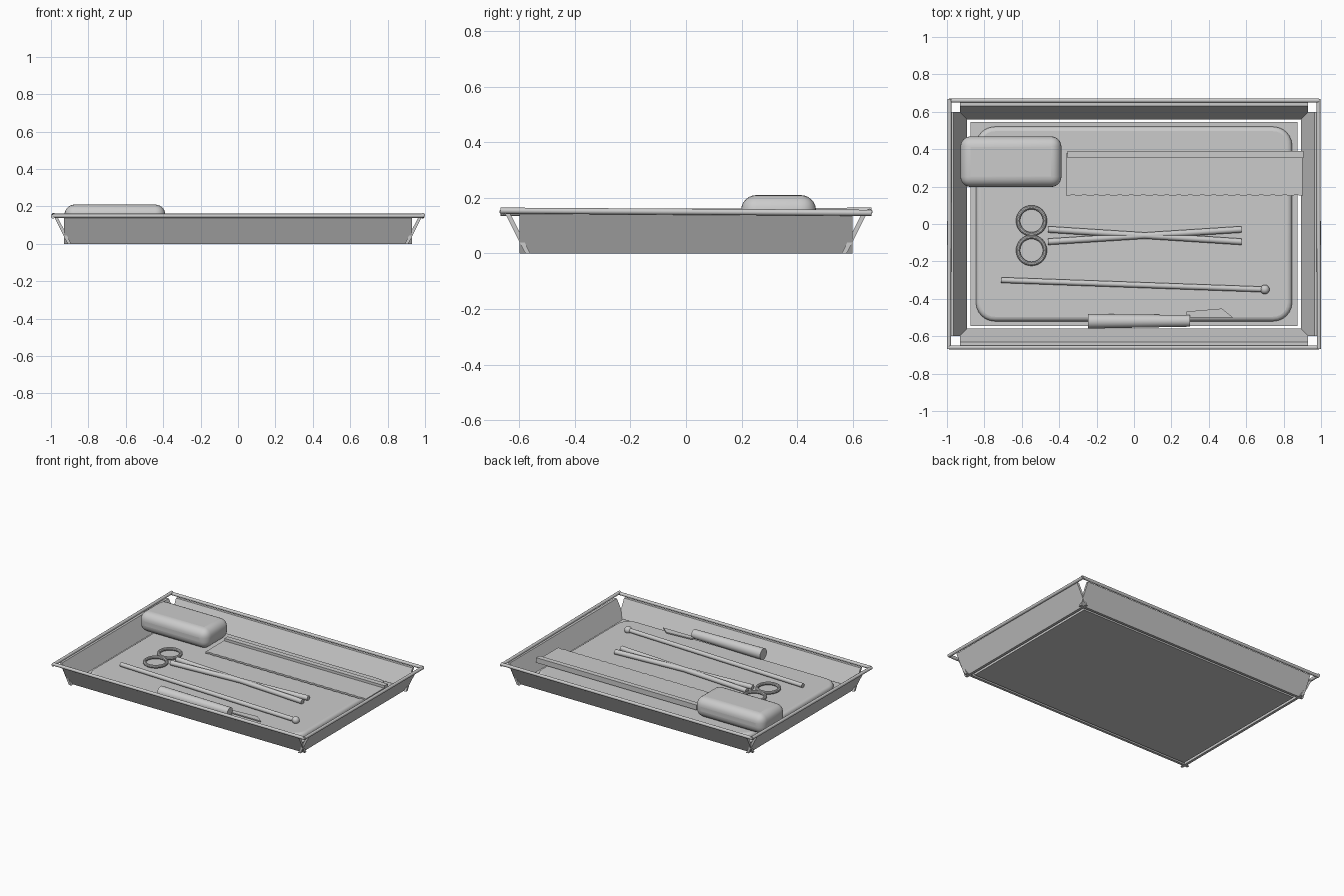
import bpy, bmesh, math
from mathutils import Vector

if "Cube" in bpy.data.objects:
    bpy.data.objects.remove(bpy.data.objects["Cube"])

steel = bpy.data.materials.new("steel grey")
steel.diffuse_color = (0.6, 0.6, 0.6, 1)
steel.use_nodes = True
steel.node_tree.nodes["Principled BSDF"].inputs["Base Color"].default_value = steel.diffuse_color


def finish(ob, smooth=True):
    ob.data.materials.append(steel)
    if smooth:
        bpy.ops.object.select_all(action='DESELECT')
        ob.select_set(True)
        bpy.context.view_layer.objects.active = ob
        bpy.ops.object.shade_smooth_by_angle(angle=math.radians(35))
    return ob


def box(name, loc, size, rot=(0, 0, 0), bevel=0, segs=4):
    bpy.ops.mesh.primitive_cube_add(size=1, location=loc, rotation=rot)
    ob = bpy.context.object
    ob.name = name
    for v in ob.data.vertices:
        v.co = [c * s for c, s in zip(v.co, size)]
    if bevel:
        m = ob.modifiers.new("round", 'BEVEL')
        m.width, m.segments = bevel, segs
    return finish(ob, bevel > 0)


def rod(name, a, b, r1, r2=None, sides=16):
    a, b = Vector(a), Vector(b)
    d = b - a
    bpy.ops.mesh.primitive_cone_add(vertices=sides, radius1=r1, radius2=r2 or r1,
                                    depth=d.length, location=(a + b) / 2,
                                    rotation=d.to_track_quat('Z', 'Y').to_euler())
    bpy.context.object.name = name
    return finish(bpy.context.object)


def plate(name, outline, z0, z1):
    bm = bmesh.new()
    face = bm.faces.new([bm.verts.new((x, y, z0)) for x, y in outline])
    ext = bmesh.ops.extrude_face_region(bm, geom=[face])
    for v in ext['geom']:
        if isinstance(v, bmesh.types.BMVert):
            v.co.z = z1
    bmesh.ops.recalc_face_normals(bm, faces=bm.faces)
    me = bpy.data.meshes.new(name)
    bm.to_mesh(me)
    bm.free()
    ob = bpy.data.objects.new(name, me)
    bpy.context.collection.objects.link(ob)
    return finish(ob, False)


def wall(name, half_len, inner, along_x, sign):
    # leaning panel: slanted section swept along one side of the tray
    lean, thick, h = 0.072, 0.018, 0.142
    section = [(inner, 0), (inner + thick, 0), (inner + lean + thick, h), (inner + lean, h)]
    bm = bmesh.new()
    rings = []
    for t in (-half_len, half_len):
        rings.append([bm.verts.new((t, sign * d, z) if along_x else (sign * d, t, z))
                      for d, z in section])
    bm.faces.new(rings[0])
    bm.faces.new(rings[1])
    for i in range(4):
        j = (i + 1) % 4
        bm.faces.new((rings[0][i], rings[0][j], rings[1][j], rings[1][i]))
    bmesh.ops.recalc_face_normals(bm, faces=bm.faces)
    me = bpy.data.meshes.new(name)
    bm.to_mesh(me)
    bm.free()
    ob = bpy.data.objects.new(name, me)
    bpy.context.collection.objects.link(ob)
    finish(ob, False)


# tray floor and raised rounded bed
box("tray_floor", (0, 0, 0.02), (1.75, 1.09, 0.04))
bed = box("tray_bed", (0, 0, 0.045), (1.69, 1.04, 0.05))
m = bed.modifiers.new("corners", 'BEVEL')
m.width, m.segments, m.limit_method, m.angle_limit = 0.1, 6, 'ANGLE', math.radians(60)
# only the upright edges get the wide corner radius
attr = bed.data.attributes.new("bevel_weight_edge", 'FLOAT', 'EDGE')
for e in bed.data.edges:
    p, q = (bed.data.vertices[i].co for i in e.vertices)
    attr.data[e.index].value = 1.0 if abs(p.z - q.z) > 0.01 else 0.0
m.limit_method = 'WEIGHT'
m = bed.modifiers.new("soft_edge", 'BEVEL')
m.width, m.segments, m.limit_method, m.angle_limit = 0.024, 4, 'ANGLE', math.radians(50)
finish(bed)

# four leaning walls, open at the corners, and the rim rails
for s, side in ((-1, "front"), (1, "back")):
    wall(side + "_wall", 0.93, 0.56, True, s)
    rod(side + "_rail", (-0.99, s * 0.66, 0.15), (0.99, s * 0.66, 0.15), 0.011)
for s, side in ((-1, "left"), (1, "right")):
    wall(side + "_wall", 0.60, 0.892, False, s)
    rod(side + "_rail", (s * 0.989, -0.668, 0.15 + s * 0.004),
        (s * 0.986, 0.668, 0.15 - s * 0.004), 0.011)

# saw: padded grip, toothed blade and stiff spine
box("saw_grip", (-0.658, 0.333, 0.14), (0.54, 0.27, 0.14), bevel=0.055, segs=6)
teeth = [(-0.36 + i * 1.26 / 40, 0.15 + 0.006 * (i % 2)) for i in range(41)]
plate("saw_blade", teeth + [(0.90, 0.38), (-0.36, 0.38)], 0.085, 0.097)
box("saw_spine", (0.275, 0.372, 0.097), (1.26, 0.036, 0.036))

# scissors: two crossed arms with finger rings
for s, side in ((1, "upper"), (-1, "lower")):
    yc = -0.062
    rod("scissor_arm_" + side, (-0.46, yc + s * 0.033, 0.085),
        (0.575, yc - s * 0.033, 0.085), 0.017, sides=12)
    bpy.ops.mesh.primitive_torus_add(location=(-0.548, yc + s * 0.079, 0.085),
                                     major_radius=0.072, minor_radius=0.011,
                                     major_segments=32, minor_segments=10)
    bpy.context.object.name = "scissor_ring_" + side
    finish(bpy.context.object)

# probe with a ball tip
rod("probe_shaft", (-0.71, -0.30, 0.085), (0.70, -0.35, 0.085), 0.015, sides=12)
bpy.ops.mesh.primitive_uv_sphere_add(radius=0.025, segments=20, ring_count=12,
                                     location=(0.70, -0.35, 0.085))
bpy.context.object.name = "probe_tip"
finish(bpy.context.object)

# small knife: tapered handle and pointed blade
rod("knife_handle", (-0.245, -0.52, 0.1), (0.30, -0.518, 0.1), 0.039, 0.031, 20)
plate("knife_blade", [(0.28, -0.50), (0.53, -0.50), (0.47, -0.452), (0.28, -0.468)],
      0.082, 0.09)
